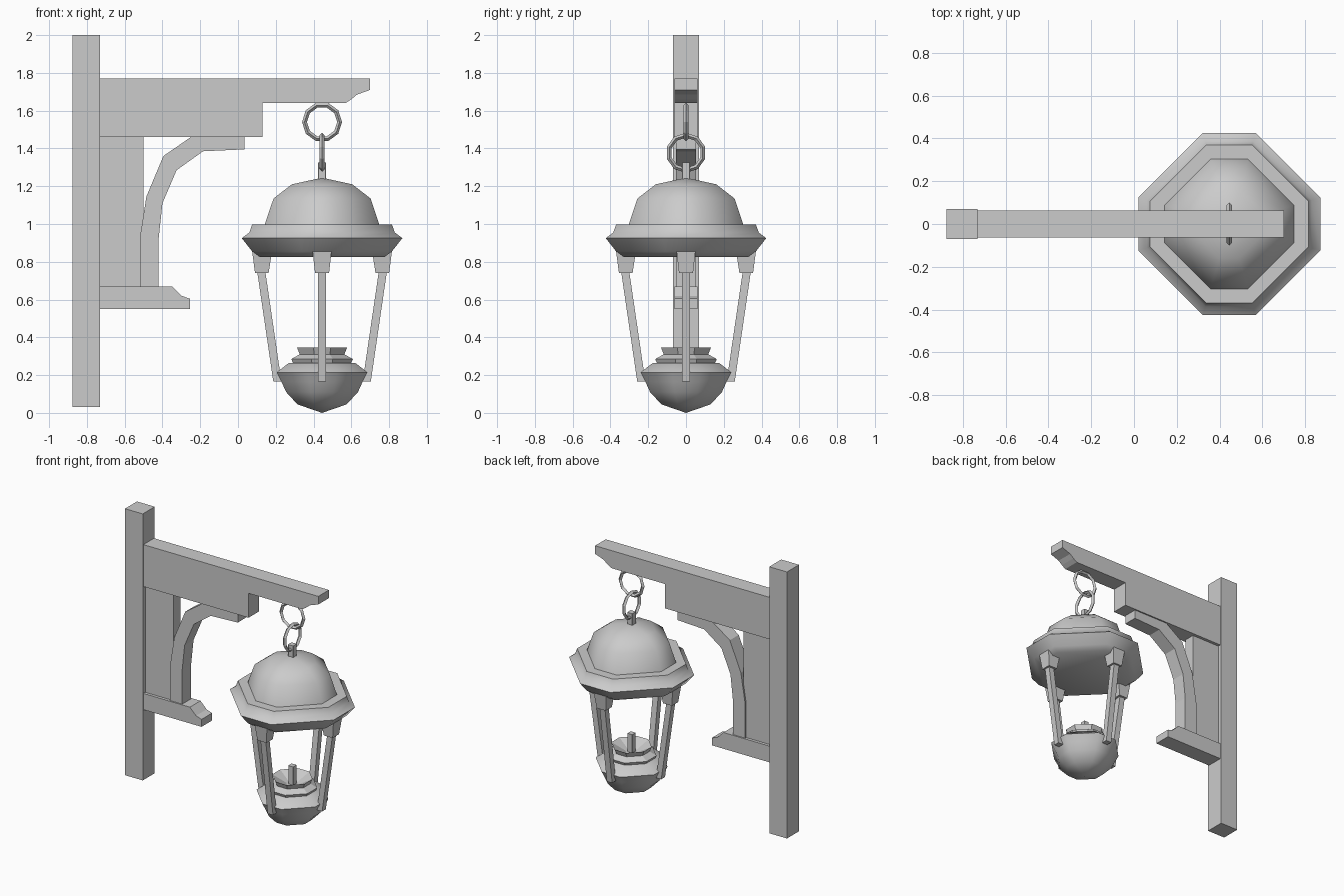
import bpy, bmesh, math
from mathutils import Vector

if "Cube" in bpy.data.objects:
    bpy.data.objects.remove(bpy.data.objects["Cube"])

LX = 0.445  # lantern axis


def finish(name, bm, loc=(0, 0, 0), smooth=False):
    bmesh.ops.recalc_face_normals(bm, faces=bm.faces)
    me = bpy.data.meshes.new(name)
    bm.to_mesh(me)
    bm.free()
    ob = bpy.data.objects.new(name, me)
    ob.location = loc
    bpy.context.collection.objects.link(ob)
    if smooth:
        bpy.ops.object.select_all(action='DESELECT')
        ob.select_set(True)
        bpy.context.view_layer.objects.active = ob
        bpy.ops.object.shade_smooth_by_angle(angle=math.radians(50))
    return ob


def plank(name, profile, half):
    """Extrude an x/z outline to +-half in y."""
    bm = bmesh.new()
    f = bm.faces.new([bm.verts.new((x, -half, z)) for x, z in profile])
    ext = bmesh.ops.extrude_face_region(bm, geom=[f])
    verts = [v for v in ext['geom'] if isinstance(v, bmesh.types.BMVert)]
    bmesh.ops.translate(bm, verts=verts, vec=(0, 2 * half, 0))
    return finish(name, bm)


def rect(x0, x1, z0, z1):
    return [(x0, z0), (x1, z0), (x1, z1), (x0, z1)]


def octagon_stack(name, profile, ratio=0.29, smooth=True):
    """Chamfered-square loops stacked by (half width, z); half width 0 is an apex."""
    bm = bmesh.new()
    loops = []
    for h, z in profile:
        if h == 0:
            loops.append([bm.verts.new((0, 0, z))])
            continue
        c = h * ratio
        pts = [(h, -c), (h, c), (c, h), (-c, h), (-h, c), (-h, -c), (-c, -h), (c, -h)]
        loops.append([bm.verts.new((x, y, z)) for x, y in pts])
    for a, b in zip(loops, loops[1:]):
        for i in range(8):
            j = (i + 1) % 8
            if len(a) == 1:
                bm.faces.new((a[0], b[j], b[i]))
            elif len(b) == 1:
                bm.faces.new((a[i], a[j], b[0]))
            else:
                bm.faces.new((a[i], a[j], b[j], b[i]))
    for end in (loops[0], loops[-1]):
        if len(end) > 1:
            bm.faces.new(end)
    return finish(name, bm, (LX, 0, 0), smooth)


def four_around(name, bottom, top):
    """Tapered bar from (r_in, r_out, half width, z) sections, repeated each 90 degrees."""
    bm = bmesh.new()
    rings = []
    for r0, r1, w, z in (bottom, top):
        rings.append([bm.verts.new(p) for p in
                      ((r0, -w, z), (r1, -w, z), (r1, w, z), (r0, w, z))])
    a, b = rings
    bm.faces.new(a)
    bm.faces.new(b)
    for i in range(4):
        j = (i + 1) % 4
        bm.faces.new((a[i], a[j], b[j], b[i]))
    first = finish(name + "_1", bm, (LX, 0, 0))
    for k in range(1, 4):
        ob = bpy.data.objects.new(f"{name}_{k + 1}", first.data)
        ob.location = first.location
        ob.rotation_euler.z = k * math.pi / 2
        bpy.context.collection.objects.link(ob)


# Wooden post, arm, backboard and foot
plank("post", rect(-0.875, -0.73, 0.03, 2.0), 0.07)
plank("arm", [(-0.73, 1.46), (0.13, 1.46), (0.13, 1.64), (0.57, 1.64),
              (0.60, 1.66), (0.63, 1.685), (0.70, 1.71), (0.70, 1.77), (-0.73, 1.77)], 0.062)
plank("backboard", rect(-0.73, -0.50, 0.67, 1.46), 0.04)
plank("foot", [(-0.73, 0.55), (-0.255, 0.55), (-0.255, 0.605), (-0.30, 0.62),
               (-0.35, 0.67), (-0.73, 0.67)], 0.062)

# Curved brace
plank("brace", [(-0.52, 0.67), (-0.42, 0.67), (-0.42, 0.925), (-0.40, 1.11),
                (-0.325, 1.285), (-0.185, 1.385), (0.035, 1.395), (0.035, 1.46),
                (-0.25, 1.46), (-0.395, 1.36), (-0.485, 1.145), (-0.52, 0.925)], 0.052)

# Chain rings
for name, z, rot in (("upper_ring", 1.54, (math.pi / 2, 0, 0)),
                     ("lower_ring", 1.377, (0, math.pi / 2, 0))):
    bpy.ops.mesh.primitive_torus_add(major_segments=10, minor_segments=4,
                                     major_radius=0.093, minor_radius=0.013,
                                     location=(LX, 0, z), rotation=rot)
    bpy.context.object.name = name

# Lantern roof and stem
octagon_stack("roof", [(0.33, 0.825), (0.37, 0.855), (0.425, 0.925), (0.385, 0.955),
                       (0.37, 0.998), (0.303, 0.998), (0.257, 1.135), (0.16, 1.21), (0, 1.245)])
octagon_stack("roof_stem", [(0.021, 1.20), (0.021, 1.325)], 0.9, False)

# Lantern uprights and their sockets
four_around("upright", (0.215, 0.258, 0.022, 0.165), (0.305, 0.348, 0.022, 0.78))
four_around("socket", (0.283, 0.355, 0.037, 0.74), (0.265, 0.37, 0.05, 0.855))

# Lantern base, burner dish and wick
octagon_stack("base_bowl", [(0, 0.0), (0.13, 0.045), (0.19, 0.11), (0.215, 0.165),
                            (0.24, 0.215), (0.175, 0.265)], 0.32)
octagon_stack("burner_dish", [(0.15, 0.255), (0.163, 0.285), (0.118, 0.31), (0.132, 0.345),
                              (0.04, 0.295)], 0.35, False)
octagon_stack("wick", [(0.02, 0.28), (0.02, 0.43)], 0.9, False)
